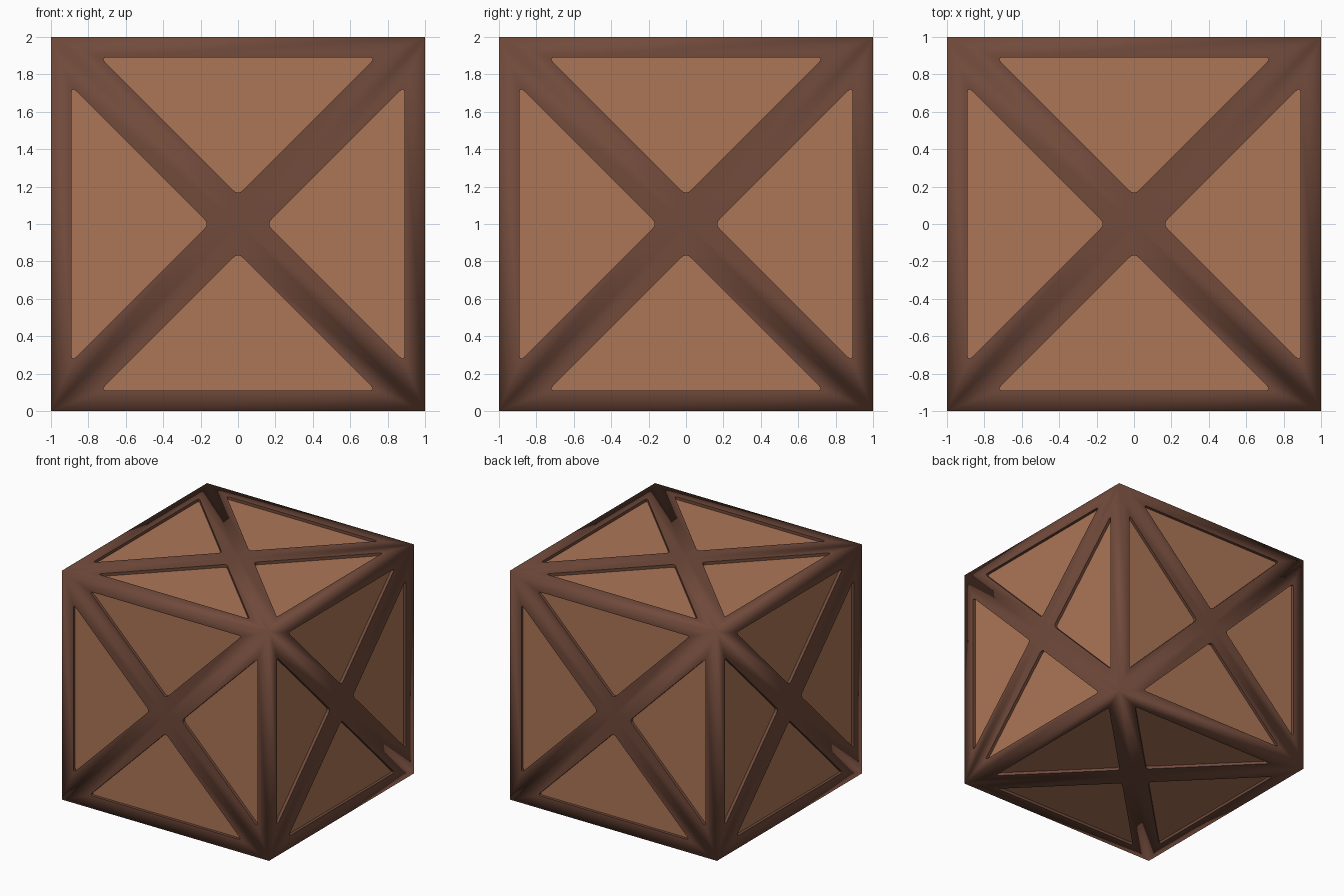
import bpy, bmesh, math
from mathutils import Vector, Matrix

if "Cube" in bpy.data.objects:
    bpy.data.objects.remove(bpy.data.objects["Cube"])

DEPTH = 0.025          # recess of the panels below the frame


def material(name, rgb):
    m = bpy.data.materials.new(name)
    m.diffuse_color = (*rgb, 1)
    m.use_nodes = True
    m.node_tree.nodes["Principled BSDF"].inputs["Base Color"].default_value = m.diffuse_color
    return m


def finish(bm, name, mat):
    me = bpy.data.meshes.new(name)
    bm.to_mesh(me)
    bm.free()
    me.materials.append(mat)
    ob = bpy.data.objects.new(name, me)
    ob.location.z = 1
    bpy.context.collection.objects.link(ob)
    return ob


def rounded_corner(p, a, b, r, n=4):
    """Points of a small arc replacing corner p between neighbours a and b."""
    u, v = (a - p).normalized(), (b - p).normalized()
    s, e = p + u * r, p + v * r
    return [s.lerp(p, t).lerp(p.lerp(e, t), t) for t in (i / n for i in range(n + 1))]


dark = material("dark wood", (0.165, 0.069, 0.044))
light = material("light wood", (0.413, 0.181, 0.095))

# Inner box showing through as the recessed panels
bm = bmesh.new()
bmesh.ops.create_cube(bm, size=2 * (1 - DEPTH))
finish(bm, "panels", light)

# Outer frame: one triangular quarter of a side, repeated 4 x 6 times
outer = [Vector((-1, 1, 1)), Vector((0, 0, 1)), Vector((1, 1, 1))]
hole = [Vector((-0.735, 0.89, 1)), Vector((0, 0.155, 1)), Vector((0.735, 0.89, 1))]
arcs = [rounded_corner(hole[i], hole[i - 1], hole[(i + 1) % 3], 0.035) for i in range(3)]
ring = [p for a in arcs for p in a]
down = Vector((0, 0, -DEPTH - 0.005))
sides = [Matrix.Rotation(k * math.pi / 2, 4, 'X') for k in range(4)]
sides += [Matrix.Rotation(s * math.pi / 2, 4, 'Y') for s in (1, -1)]

bm = bmesh.new()
wall = bm.faces.layers.int.new("wall")


def add_face(m, pts, is_wall):
    f = bm.faces.new([bm.verts.new(m @ p) for p in pts])
    f.smooth = not is_wall
    f[wall] = int(is_wall)


for side in sides:
    for q in range(4):
        m = side @ Matrix.Rotation(q * math.pi / 2, 4, 'Z')
        for i in range(3):
            j = (i + 1) % 3
            # fan round each hole corner, then the strip along each hole side
            for a, b in zip(arcs[i], arcs[i][1:]):
                add_face(m, (outer[i], b, a), False)
            add_face(m, (outer[i], outer[j], arcs[j][0], arcs[i][-1]), False)
        # recess walls
        for a, b in zip(ring, ring[1:] + ring[:1]):
            add_face(m, (a, b, b + down, a + down), True)

bmesh.ops.remove_doubles(bm, verts=bm.verts[:], dist=0.0005)

# make every top face look outward
for f in bm.faces:
    f.normal_update()
    if not f[wall] and f.normal.dot(f.calc_center_median()) < 0:
        f.normal_flip()
# walls follow the winding of their neighbouring top face, with a sharp rim
for e in bm.edges:
    if sorted(f[wall] for f in e.link_faces) == [0, 1]:
        e.smooth = False
        if not e.is_contiguous:
            next(f for f in e.link_faces if f[wall]).normal_flip()
bm.faces.layers.int.remove(wall)
finish(bm, "frame", dark)
